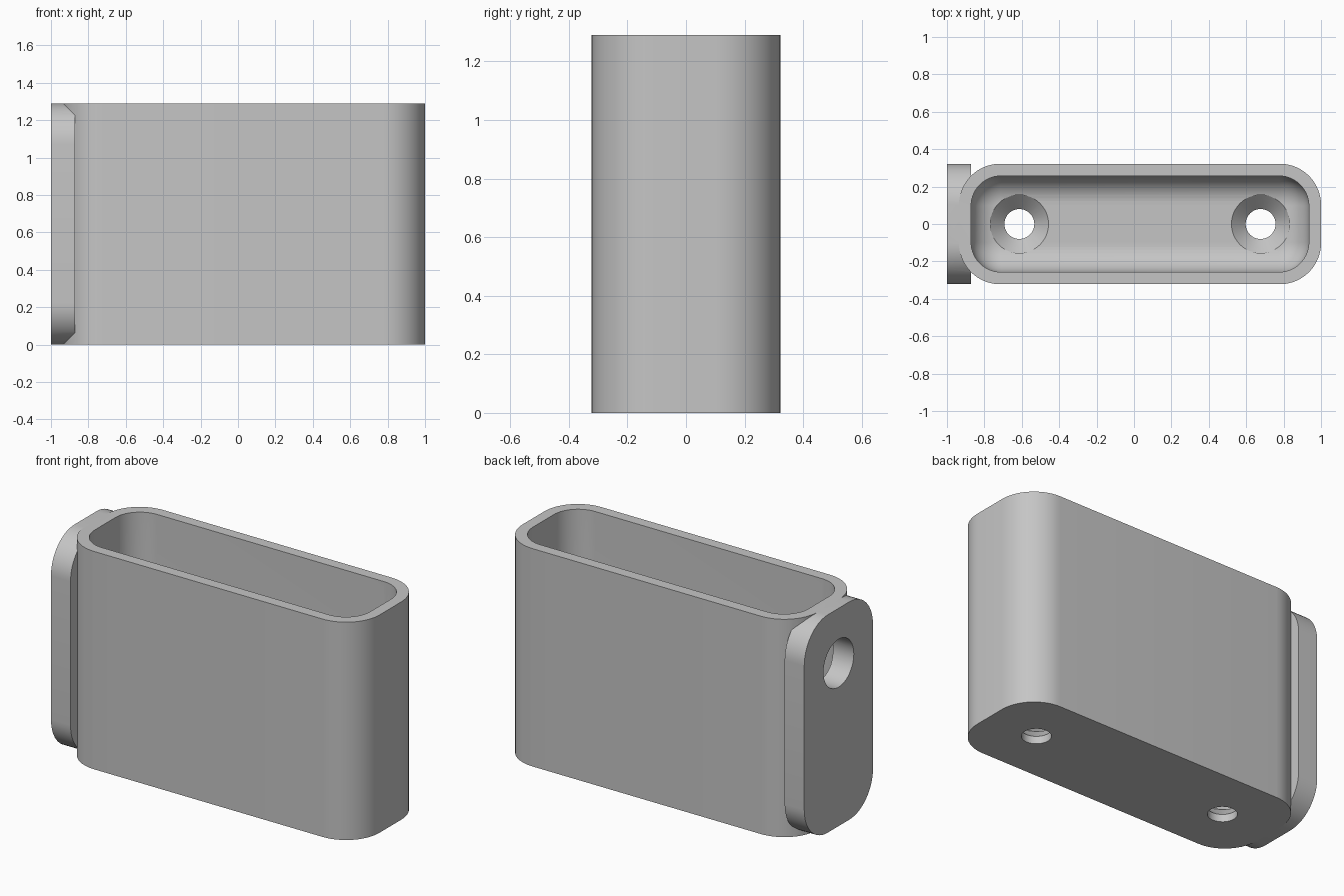
import bpy
import bmesh
from math import sin, cos, pi
from mathutils import Matrix, Vector

cube = bpy.data.objects.get("Cube")
if cube:
    bpy.data.objects.remove(cube, do_unlink=True)

HEIGHT, HALF_DEPTH, CORNER = 1.29, 0.322, 0.22
BODY_X, BODY_HALF = 0.032, 0.968      # body centre and half length
WALL, FLOOR, FILLET = 0.065, 0.12, 0.15
STEPS = 14

grey = bpy.data.materials.new("plain grey")
grey.use_nodes = True
colour = (0.56, 0.56, 0.56, 1)
grey.diffuse_color = colour
grey.node_tree.nodes["Principled BSDF"].inputs["Base Color"].default_value = colour


def rounded_rect(a, b, r, z):
    """Ring of points: half sizes a and b, corner radius r, at height z."""
    ring = []
    for q, (sx, sy) in enumerate([(1, 1), (-1, 1), (-1, -1), (1, -1)]):
        for i in range(STEPS + 1):
            t = (q + i / STEPS) * pi / 2
            ring.append(Vector((sx * (a - r) + r * cos(t), sy * (b - r) + r * sin(t), z)))
    return ring


def circle(r, z, n=48):
    return [Vector((r * cos(2 * pi * i / n), r * sin(2 * pi * i / n), z)) for i in range(n)]


def loft(name, rings, matrix):
    """Closed solid through a stack of rings."""
    bm = bmesh.new()
    loops = [[bm.verts.new(matrix @ p) for p in ring] for ring in rings]
    n = len(rings[0])
    for low, high in zip(loops, loops[1:]):
        for i in range(n):
            j = (i + 1) % n
            bm.faces.new((low[i], low[j], high[j], high[i]))
    bm.faces.new(loops[0][::-1])
    bm.faces.new(loops[-1])
    bmesh.ops.recalc_face_normals(bm, faces=bm.faces)
    mesh = bpy.data.meshes.new(name)
    bm.to_mesh(mesh)
    bm.free()
    mesh.materials.append(grey)
    obj = bpy.data.objects.new(name, mesh)
    bpy.context.collection.objects.link(obj)
    return obj


def combine(target, tool, operation):
    mod = target.modifiers.new(operation.lower(), "BOOLEAN")
    mod.object, mod.operation, mod.solver = tool, operation, "EXACT"
    bpy.context.view_layer.objects.active = target
    bpy.ops.object.modifier_apply(modifier=mod.name)
    bpy.data.objects.remove(tool, do_unlink=True)


# Outer body
centre = Matrix.Translation((BODY_X, 0, 0))
holder = loft("holder_body", [rounded_rect(BODY_HALF, HALF_DEPTH, CORNER, z)
                              for z in (0, HEIGHT)], centre)

# End mounting plate, its outline standing upright and facing -x
upright = Matrix.Translation((-1, 0, HEIGHT / 2)) @ Matrix.Rotation(pi / 2, 4, "Y")
plate = loft("mounting_plate", [rounded_rect(HEIGHT / 2, HALF_DEPTH, CORNER, d)
                                for d in (0, 0.128)], upright)
combine(holder, plate, "UNION")

# Cavity with a filleted floor
rings = []
for i in range(STEPS + 1):
    t = i / STEPS * pi / 2
    inset = FILLET * (1 - sin(t))
    rings.append(rounded_rect(BODY_HALF - WALL - inset, HALF_DEPTH - WALL - inset,
                              CORNER - WALL + 0.005 - inset, FLOOR + FILLET * (1 - cos(t))))
rings.append(rounded_rect(BODY_HALF - WALL, HALF_DEPTH - WALL, CORNER - WALL + 0.005, HEIGHT + 0.1))
combine(holder, loft("cavity_cutter", rings, centre), "DIFFERENCE")

# Countersunk screw holes in the floor
for side in (-1, 1):
    screw = [circle(0.08, -0.1), circle(0.08, 0.045), circle(0.156, FLOOR), circle(0.156, FLOOR + 0.1)]
    place = Matrix.Translation((BODY_X + side * 0.645, 0, 0))
    combine(holder, loft("screw_cutter", screw, place), "DIFFERENCE")

# Round hole through the plate into the cavity
through = Matrix.Translation((-1, 0, 0.965)) @ Matrix.Rotation(pi / 2, 4, "Y")
combine(holder, loft("plate_hole_cutter", [circle(0.142, -0.1), circle(0.142, 0.3)], through), "DIFFERENCE")

# Smooth curves, sharp edges
bpy.ops.object.select_all(action="DESELECT")
holder.select_set(True)
bpy.context.view_layer.objects.active = holder
bpy.ops.object.shade_smooth_by_angle(angle=pi / 6)
